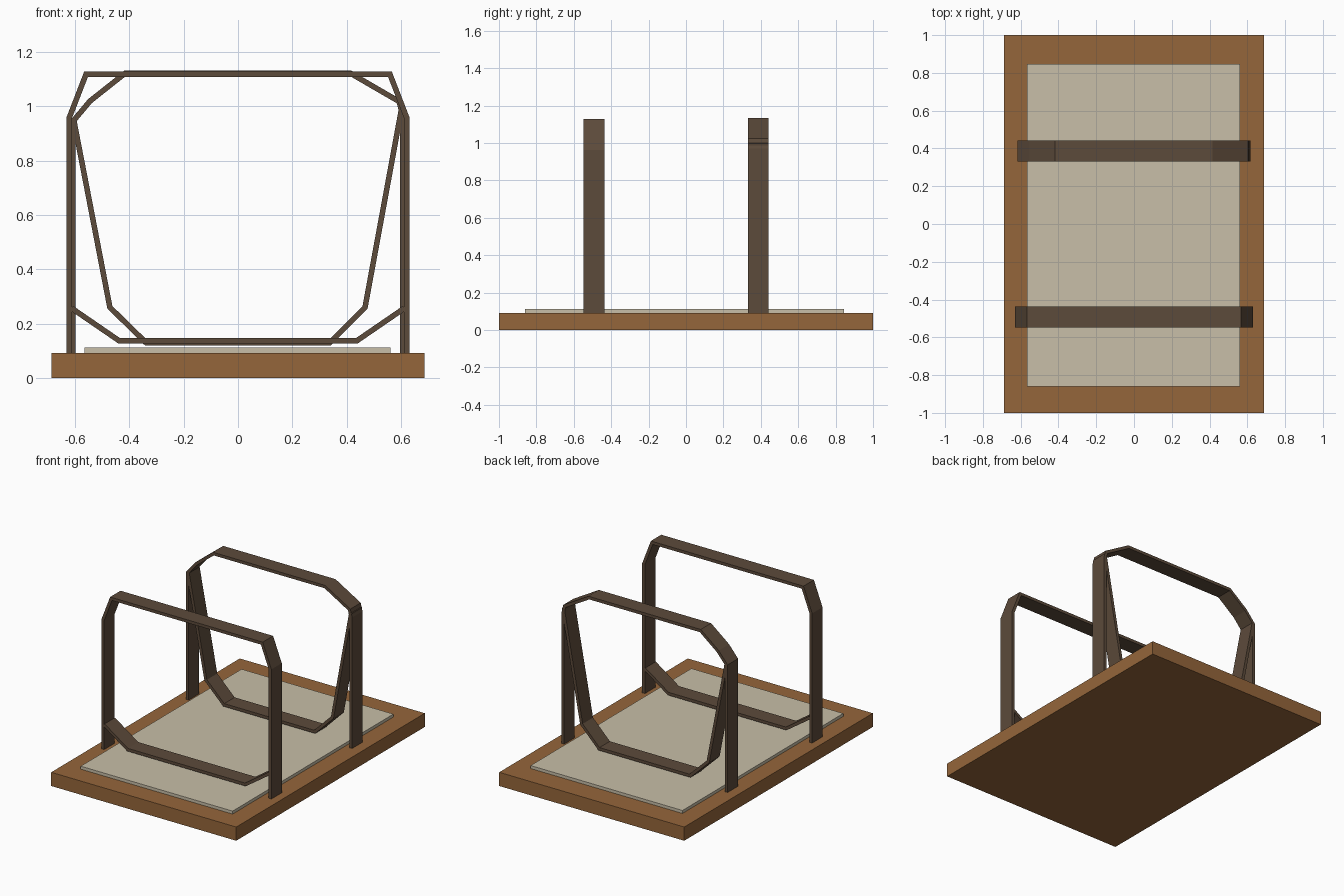
import bpy
import bmesh
from mathutils import Vector

cube = bpy.data.objects.get("Cube")
if cube:
    bpy.data.objects.remove(cube, do_unlink=True)


def material(name, rgb):
    mat = bpy.data.materials.new(name)
    mat.use_nodes = True
    mat.diffuse_color = (*rgb, 1)
    mat.node_tree.nodes["Principled BSDF"].inputs["Base Color"].default_value = (*rgb, 1)
    return mat


WOOD = material("warm wood", (0.30, 0.133, 0.043))
CREAM = material("cream pad", (0.578, 0.521, 0.392))
DARK = material("dark brown strap", (0.107, 0.069, 0.043))


def finish(name, bm, mat):
    bmesh.ops.recalc_face_normals(bm, faces=bm.faces)
    mesh = bpy.data.meshes.new(name)
    bm.to_mesh(mesh)
    bm.free()
    mesh.materials.append(mat)
    obj = bpy.data.objects.new(name, mesh)
    bpy.context.collection.objects.link(obj)
    return obj


def box(name, low, high, mat):
    bm = bmesh.new()
    bmesh.ops.create_cube(bm, size=1)
    low, high = Vector(low), Vector(high)
    for v in bm.verts:
        v.co = (low + high) / 2 + v.co * (high - low)
    return finish(name, bm, mat)


def strap(name, path, y0, y1, mat, thick=0.02):
    """Flat bar bent along an x-z centre line, with mitred corners."""
    pts = [Vector(p) for p in path]
    normals = []
    for a, b in zip(pts, pts[1:]):
        d = (b - a).normalized()
        normals.append(Vector((-d.y, d.x)))
    bm = bmesh.new()
    rings = []
    for i, p in enumerate(pts):
        n0, n1 = normals[max(i - 1, 0)], normals[min(i, len(normals) - 1)]
        off = (n0 + n1) / (1 + n0.dot(n1)) * thick / 2
        a, b = p + off, p - off
        rings.append([bm.verts.new(c) for c in (
            (a.x, y0, a.y), (a.x, y1, a.y), (b.x, y1, b.y), (b.x, y0, b.y))])
    for r, s in zip(rings, rings[1:]):
        for k in range(4):
            bm.faces.new((r[k], r[(k + 1) % 4], s[(k + 1) % 4], s[k]))
    bm.faces.new(rings[0])
    bm.faces.new(rings[-1])
    return finish(name, bm, mat)


def mirrored(half):
    """Left half of a path followed by its mirror image."""
    return half + [(-x, z) for x, z in reversed(half)]


# Base board and inset pad
box("base_board", (-0.687, -1, 0), (0.687, 1, 0.092), WOOD)
box("base_pad", (-0.566, -0.86, 0.09), (0.562, 0.846, 0.112), CREAM)

# Front hoop with a shallow cradle strap
FRONT = (-0.547, -0.437)
strap("front_hoop", mirrored([(-0.621, 0.09), (-0.621, 0.96), (-0.56, 1.118)]), *FRONT, DARK)
strap("front_cradle", mirrored([(-0.613, 0.257), (-0.438, 0.137)]), *FRONT, DARK)

# Rear hoop with slightly uneven shoulders and a deep cradle strap
REAR = (0.331, 0.441)
strap("rear_hoop", [(-0.608, 0.09), (-0.608, 0.945), (-0.545, 1.02), (-0.415, 1.123),
                    (0.413, 1.123), (0.594, 1.018), (0.606, 0.97), (0.606, 0.09)], *REAR, DARK)
strap("rear_cradle", [(-0.604, 0.945), (-0.472, 0.26), (-0.338, 0.129),
                      (0.338, 0.129), (0.468, 0.26), (0.604, 1.0)], *REAR, DARK)
